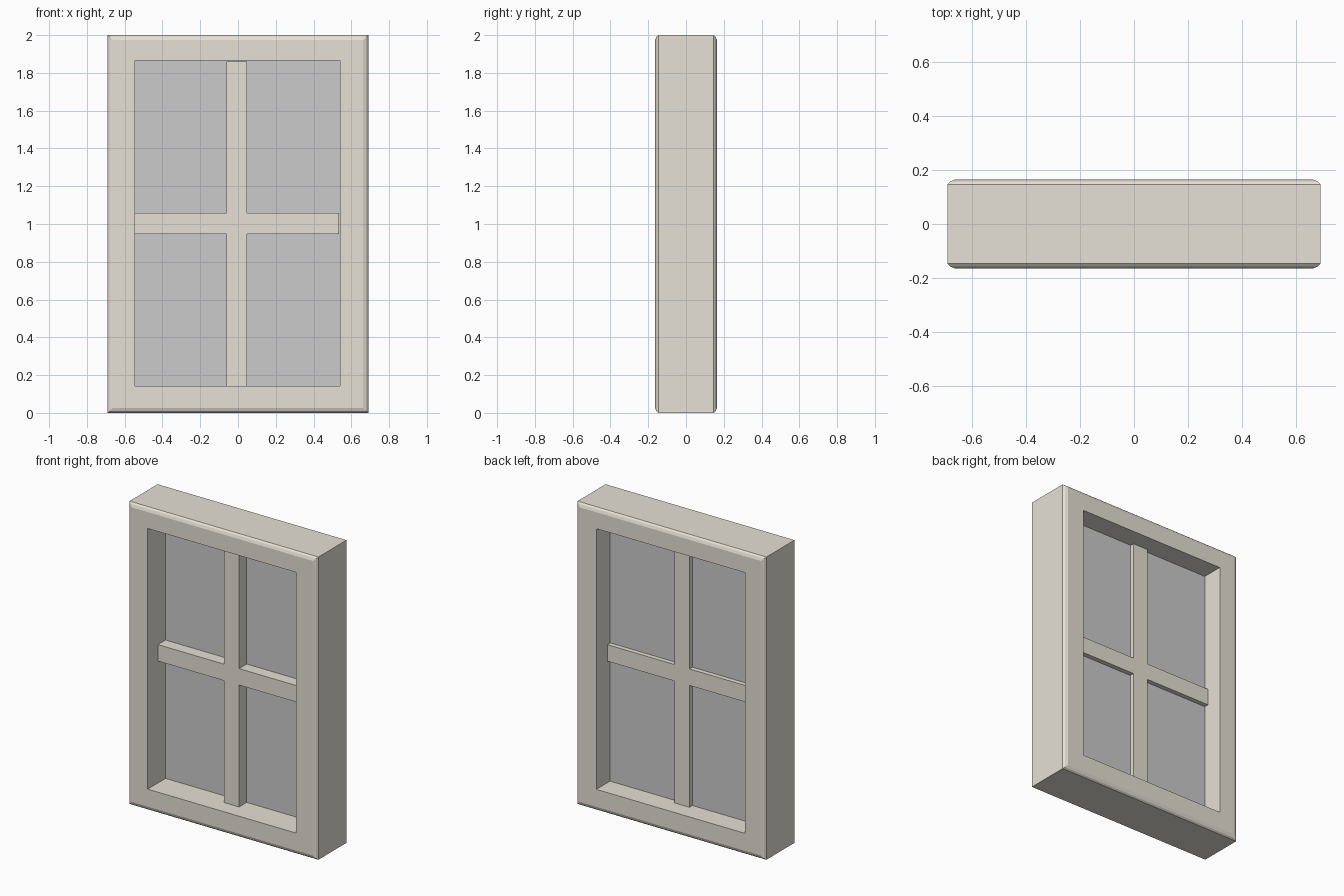
import bpy, bmesh

if "Cube" in bpy.data.objects:
    bpy.data.objects.remove(bpy.data.objects["Cube"])

beige = bpy.data.materials.new("beige_paint")
beige.diffuse_color = (0.79, 0.75, 0.67, 1)
beige.use_nodes = True
beige.node_tree.nodes["Principled BSDF"].inputs["Base Color"].default_value = beige.diffuse_color


def finish(name, bm, mat=None):
    bmesh.ops.recalc_face_normals(bm, faces=bm.faces)
    mesh = bpy.data.meshes.new(name)
    bm.to_mesh(mesh)
    bm.free()
    obj = bpy.data.objects.new(name, mesh)
    bpy.context.collection.objects.link(obj)
    if mat:
        mesh.materials.append(mat)
    return obj


def rect_ring(bm, x0, x1, z0, z1, y):
    return [bm.verts.new((x, y, z)) for x, z in ((x0, z0), (x1, z0), (x1, z1), (x0, z1))]


# Opening in the frame
LEFT, RIGHT, BOTTOM, TOP = -0.545, 0.54, 0.143, 1.865

# Frame: rounded-edge profile carried around a rectangle, closed through the opening
bm = bmesh.new()
front_edge = [(0.027, -0.164), (0.009, -0.157), (0.0, -0.146)]  # inset, y
profile = front_edge + [(i, -y) for i, y in reversed(front_edge)]
rings = [rect_ring(bm, LEFT, RIGHT, BOTTOM, TOP, -0.164)]
rings += [rect_ring(bm, -0.69 + i, 0.69 - i, i, 2 - i, y) for i, y in profile]
rings.append(rect_ring(bm, LEFT, RIGHT, BOTTOM, TOP, 0.164))
for a, b in zip(rings, rings[1:] + rings[:1]):
    for k in range(4):
        n = (k + 1) % 4
        bm.faces.new((a[k], a[n], b[n], b[k]))
finish("window_frame", bm, beige)

# Glazing bars: one cross-shaped outline, extruded in depth
bx0, bx1, bz0, bz1 = -0.062, 0.048, 0.948, 1.057
end_x, end_z = RIGHT - 0.004, TOP - 0.004
outline = [(bx0, BOTTOM), (bx1, BOTTOM), (bx1, bz0), (end_x, bz0),
           (end_x, bz1), (bx1, bz1), (bx1, end_z), (bx0, end_z),
           (bx0, bz1), (LEFT, bz1), (LEFT, bz0), (bx0, bz0)]
bm = bmesh.new()
face = bm.faces.new([bm.verts.new((x, -0.057, z)) for x, z in outline])
ext = bmesh.ops.extrude_face_region(bm, geom=[face], use_keep_orig=True)
bmesh.ops.translate(bm, vec=(0, 0.11, 0),
                    verts=[v for v in ext["geom"] if isinstance(v, bmesh.types.BMVert)])
finish("glazing_bars", bm, beige)

# Glass pane: a single sheet filling the opening
bm = bmesh.new()
bm.faces.new(rect_ring(bm, LEFT, RIGHT, BOTTOM, TOP, 0.022))
finish("glass_pane", bm)
